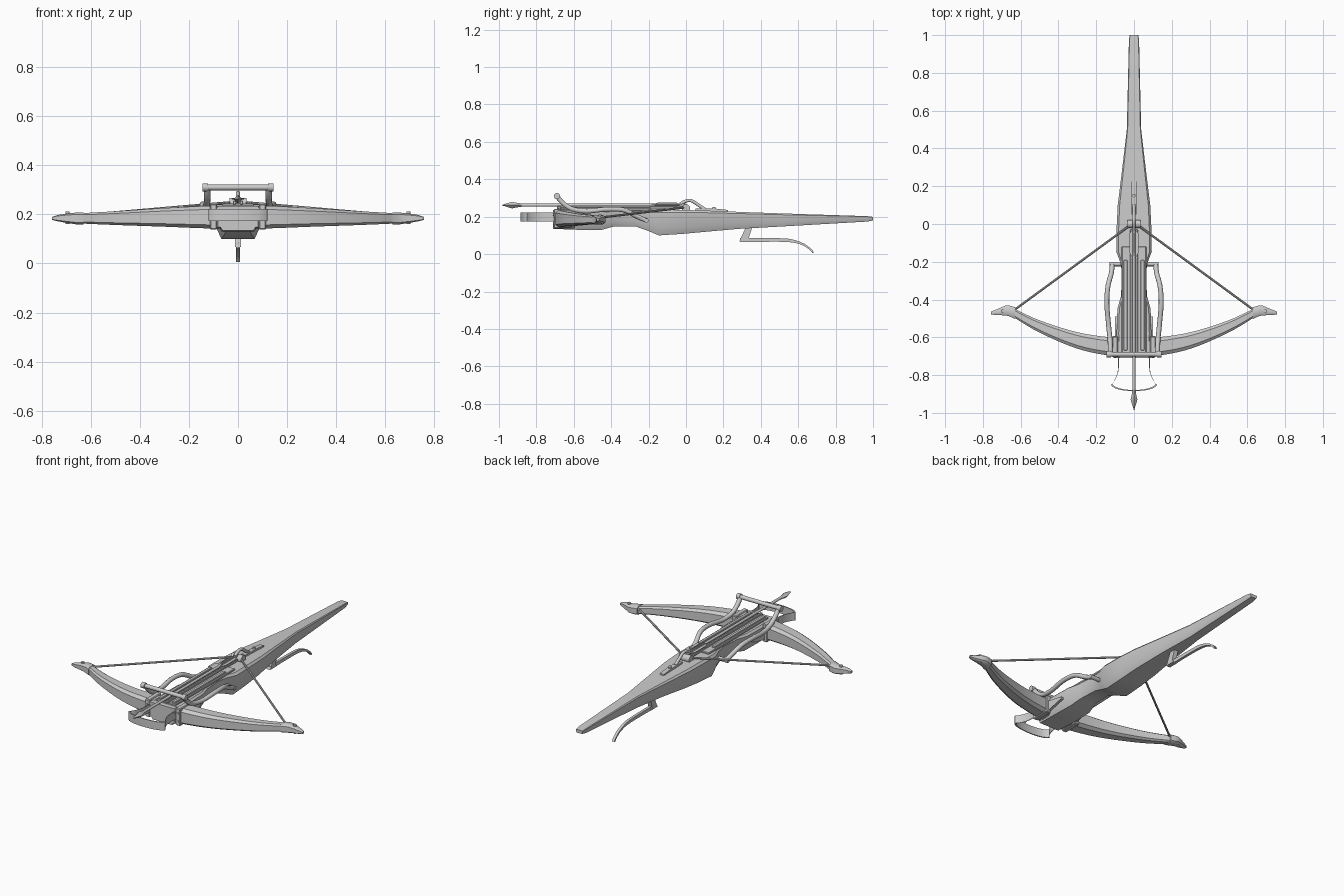
import bpy, bmesh, math
from mathutils import Vector

cube = bpy.data.objects.get("Cube")
if cube:
    bpy.data.objects.remove(cube)

grey = bpy.data.materials.new("plain_grey")
grey.use_nodes = True
GREY = (0.6, 0.6, 0.6, 1)
grey.diffuse_color = GREY
grey.node_tree.nodes["Principled BSDF"].inputs["Base Color"].default_value = GREY


def finish(name, bm, smooth=30):
    bmesh.ops.recalc_face_normals(bm, faces=bm.faces)
    me = bpy.data.meshes.new(name)
    bm.to_mesh(me)
    bm.free()
    me.materials.append(grey)
    ob = bpy.data.objects.new(name, me)
    bpy.context.collection.objects.link(ob)
    bpy.ops.object.select_all(action='DESELECT')
    ob.select_set(True)
    bpy.context.view_layer.objects.active = ob
    bpy.ops.object.shade_smooth_by_angle(angle=math.radians(smooth))
    return ob


def loft(name, rings, smooth=30):
    """Skin a list of equal point rings and cap both ends."""
    bm = bmesh.new()
    rows = [[bm.verts.new(p) for p in r] for r in rings]
    n = len(rows[0])
    for a, b in zip(rows, rows[1:]):
        for i in range(n):
            j = (i + 1) % n
            bm.faces.new((a[i], a[j], b[j], b[i]))
    bm.faces.new(rows[0])
    bm.faces.new(rows[-1])
    return finish(name, bm, smooth)


def box(name, centre, size, bevel=0.003):
    bm = bmesh.new()
    bmesh.ops.create_cube(bm, size=1)
    for v in bm.verts:
        v.co = Vector(centre) + Vector([a * b for a, b in zip(v.co, size)])
    if bevel:
        bmesh.ops.bevel(bm, geom=bm.edges[:], offset=bevel, segments=1, affect='EDGES')
    return finish(name, bm)


def prism(name, outline, x0, x1):
    """Side outline in y, z extruded along x."""
    return loft(name, [[(x, y, z) for y, z in outline] for x in (x0, x1)])


def spline(pts, steps=5):
    """Catmull-Rom samples through the given tuples."""
    p = [Vector(a) for a in [pts[0], *pts, pts[-1]]]
    out = []
    for a, b, c, d in zip(p, p[1:], p[2:], p[3:]):
        for i in range(steps):
            t = i / steps
            out.append(0.5 * (2 * b + (c - a) * t + (2 * a - 5 * b + 4 * c - d) * t * t
                              + (3 * b - a - 3 * c + d) * t ** 3))
    return out + [p[-1]]


def tube(name, pts, radii, sides=10):
    """Round rod along points; one radius or one per point."""
    pts = [Vector(p) for p in pts]
    if not isinstance(radii, list):
        radii = [radii] * len(pts)
    rings = []
    for i, p in enumerate(pts):
        d = (pts[min(i + 1, len(pts) - 1)] - pts[max(i - 1, 0)]).normalized()
        side = d.cross(Vector((0, 0, 1)) if abs(d.z) < 0.9 else Vector((1, 0, 0))).normalized()
        up = side.cross(d)
        rings.append([p + radii[i] * (side * math.cos(k * math.tau / sides)
                                      + up * math.sin(k * math.tau / sides)) for k in range(sides)])
    return loft(name, rings, 40)


def stock_ring(y, w, lo, hi):
    c, h = w * 0.12, hi - lo
    half = [(w - c, hi), (w, hi - h * 0.1), (w * 0.92, lo + h * 0.3), (w * 0.72, lo)]
    return [(x, y, z) for x, z in half] + [(-x, y, z) for x, z in reversed(half)]


# Stock: y, half width, bottom, top
stations = [(-.71, .088, .135, .235), (-.58, .092, .13, .236), (-.45, .088, .13, .236),
            (-.385, .07, .148, .236), (-.27, .062, .148, .236), (-.205, .072, .125, .236),
            (-.145, .094, .1, .236), (-.02, .092, .108, .236), (.1, .086, .119, .233),
            (.28, .064, .135, .226), (.5, .038, .147, .218), (.97, .027, .174, .203),
            (1, .023, .18, .199)]
loft("stock", [stock_ring(*s) for s in stations])

# Bolt rail and flat strips on the stock top
box("top_plate", (0, -.4, .238), (.13, .56, .014))
for s in (-1, 1):
    box("bolt_rail", (s * .014, -.36, .248), (.014, .66, .016))
    box("outer_strip", (s * .045, -.43, .246), (.02, .48, .012))

# Bow: x, outer y, inner y, bottom, top
bow = spline([(.0, -.70, -.60, .142, .237), (.12, -.698, -.6, .143, .235),
              (.3, -.66, -.573, .15, .226), (.5, -.575, -.51, .157, .213),
              (.64, -.492, -.445, .163, .205)])


def bow_ring(s, x, yo, yi, lo, hi):
    m, h = (yi - yo) * 0.2, (hi - lo) * 0.16
    return [(s * x, y, z) for y, z in ((yo, lo + h), (yo, hi - h), (yo + m, hi), (yi - m, hi),
                                       (yi, hi - h), (yi, lo + h), (yi - m, lo), (yo + m, lo))]


loft("bow", [bow_ring(-1, *p) for p in reversed(bow[1:])] + [bow_ring(1, *p) for p in bow])

for s in (-1, 1):
    # Horn tip with string notch
    loft("bow_tip", [bow_ring(s, *p) for p in (
        (.63, -.503, -.44, .159, .208), (.655, -.49, -.433, .159, .208),
        (.675, -.485, -.43, .162, .206), (.7, -.483, -.44, .166, .203),
        (.735, -.482, -.455, .172, .198), (.758, -.478, -.464, .178, .19))], 40)
    tube("tip_pin", [(s * .695, -.46, .16), (s * .695, -.46, .212)], .009)

    # String with loop at the tip
    tube("string", [(s * .655, -.465, .195), (s * .62, -.445, .197), (s * .012, .0, .25)], .006, 8)

    # Straps clamping the bow to the stock
    box("bow_clamp", (s * .1, -.65, .19), (.03, .112, .104), .004)
    prism("side_strap", [(-.69, .145), (-.69, .215), (-.6, .21), (-.49, .188), (-.49, .176),
                         (-.6, .15)], s * .085, s * .1)
    for z in (.165, .21):
        tube("clamp_rivet", [(s * .1, -.7, z), (s * .1, -.71, z)], .007)

    # Cocking lever arm
    arm = spline([(s * .125, -.69, .31), (s * .125, -.66, .275), (s * .127, -.61, .242),
                  (s * .135, -.53, .23), (s * .144, -.42, .24), (s * .138, -.33, .235),
                  (s * .12, -.26, .2), (s * .115, -.21, .18)])
    tube("lever_arm", arm, .013)
    tube("lever_grip_end", [(s * .123, -.69, .31), (s * .145, -.69, .31)], .017)
    tube("lever_pivot", [(s * .06, -.212, .18), (s * .13, -.212, .18)], .012)

tube("lever_crossbar", [(-.14, -.69, .31), (.14, -.69, .31)], .012)
box("front_plate", (0, -.7, .19), (.17, .016, .09))

# Foot stirrup: thin standing band
right = spline([(.086, -.7), (.084, -.745), (.088, -.79), (.105, -.83), (.121, -.85)], 3)
arc = [(.121 * math.cos(a), -.85 - .035 * math.sin(a))
       for a in (math.pi * k / 12 for k in range(1, 12))]
band = [tuple(p) for p in right] + arc + [(-p[0], p[1]) for p in reversed(right)]
loft("foot_stirrup", [[(x * k, y + e, z) for k, e, z in
                       ((1, 0, .174), (1, 0, .222), (.95, .006, .222), (.95, .006, .174))]
                      for x, y in band])

# Bolt with head and vanes
tube("bolt_shaft", [(0, -.94, .262), (0, .0, .262)], .008)
tube("bolt_head", [(0, -.88, .262), (0, -.91, .262), (0, -.93, .262), (0, -.985, .262)],
     [.009, .013, .018, .001], 4)
for s in (-1, 1):
    prism("bolt_vane", [(-.19, .262), (-.15, .275), (-.05, .275), (-.03, .262)], s * .002, s * .006)
    loft("side_vane", [[(s * x, y, z) for x, y in ((.004, -.19), (.024, -.15), (.024, -.05),
                                                   (.004, -.03))] for z in (.26, .264)])

# Release nut, hold-down hook and rear plate
tube("release_nut", [(-.035, 0, .245), (.035, 0, .245)], .022, 16)
tube("hold_down_hook", spline([(0, -.03, .268), (0, .0, .284), (0, .03, .285), (0, .07, .26),
                               (0, .1, .24)]), .009)
prism("rear_plate", [(.05, .225), (.05, .245), (.16, .243), (.225, .236), (.225, .22)], -.013, .013)
tube("rear_bolt_head", [(0, .15, .235), (0, .15, .252)], .009)

# Trigger lever under the stock
prism("trigger_post", [(.285, .068), (.32, .145), (.355, .145), (.335, .085), (.345, .068)],
      -.013, .013)
trigger = spline([(.29, .075, .011), (.42, .076, .01), (.55, .073, .009), (.62, .055, .008),
                  (.66, .03, .007), (.68, .008, .006)])
loft("trigger_lever", [[(x, y + h * t, z + h * (1 - t)) for x, h in
                        ((-.008, -r), (.008, -r), (.008, r), (-.008, r))]
                       for (y, z, r), t in zip(trigger, [max(0, (p[0] - .55) * 5) for p in trigger])])
